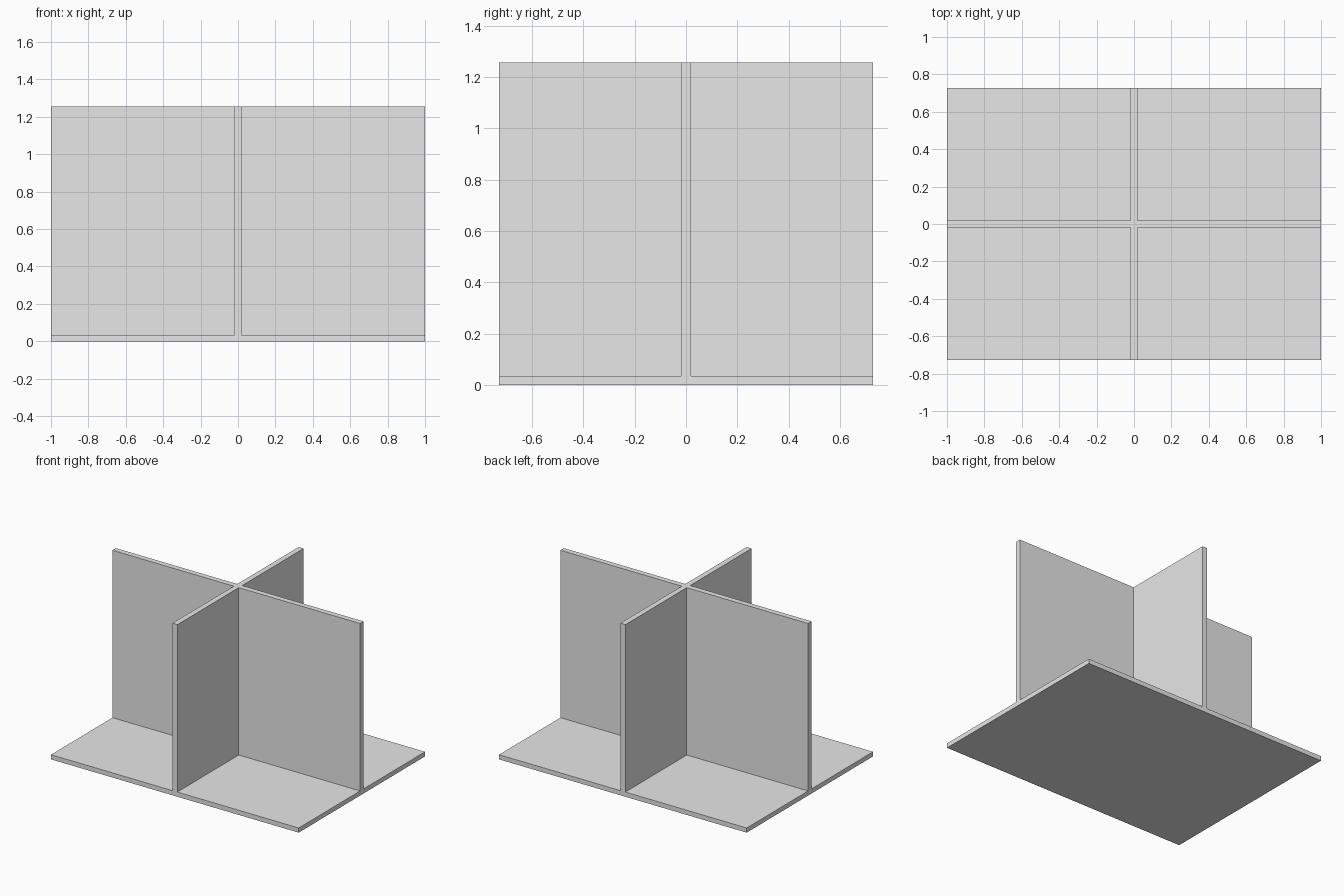
import bpy
import bmesh

cube = bpy.data.objects.get("Cube")
if cube:
    bpy.data.objects.remove(cube, do_unlink=True)

HALF_X, HALF_Y = 1.0, 0.728
HALF_WALL = 0.02
BASE, HEIGHT = 0.034, 1.256

grey = bpy.data.materials.new("plain grey")
grey.use_nodes = True
colour = (0.8, 0.8, 0.8, 1)
grey.diffuse_color = colour
grey.node_tree.nodes["Principled BSDF"].inputs["Base Color"].default_value = colour


def extrude_up(bm, faces, height):
    """Extrude flat faces and lift the new caps to a height."""
    new = bmesh.ops.extrude_face_region(bm, geom=faces)["geom"]
    for v in new:
        if isinstance(v, bmesh.types.BMVert):
            v.co.z = height
    return [f for f in new if isinstance(f, bmesh.types.BMFace)]


# Footprint split into nine cells by the wall lines
bm = bmesh.new()
xs = (-HALF_X, -HALF_WALL, HALF_WALL, HALF_X)
ys = (-HALF_Y, -HALF_WALL, HALF_WALL, HALF_Y)
verts = [[bm.verts.new((x, y, 0)) for y in ys] for x in xs]
floor = [bm.faces.new((verts[i][j], verts[i][j + 1], verts[i + 1][j + 1], verts[i + 1][j]))
         for i in range(3) for j in range(3)]

# Base slab: keep the floor as the underside
caps = extrude_up(bm, floor, BASE)
underside = [f for f in bm.faces if all(v.co.z == 0 for v in f.verts)]
if not underside:
    bm.faces.new((verts[0][0], verts[0][3], verts[3][3], verts[3][0]))

# Crossed walls rise from the middle row and column
cross = []
for f in caps:
    c = f.calc_center_median()
    if abs(c.x) < HALF_WALL or abs(c.y) < HALF_WALL:
        cross.append(f)
extrude_up(bm, cross, HEIGHT)
bmesh.ops.delete(bm, geom=[f for f in cross if f.is_valid], context='FACES_ONLY')

# Merge the coplanar cells into clean flat faces
bmesh.ops.recalc_face_normals(bm, faces=bm.faces)
bmesh.ops.dissolve_limit(bm, angle_limit=0.01, verts=bm.verts, edges=bm.edges)

mesh = bpy.data.meshes.new("crossed_divider_stand")
bm.to_mesh(mesh)
bm.free()
mesh.materials.append(grey)
stand = bpy.data.objects.new("crossed_divider_stand", mesh)
bpy.context.collection.objects.link(stand)
